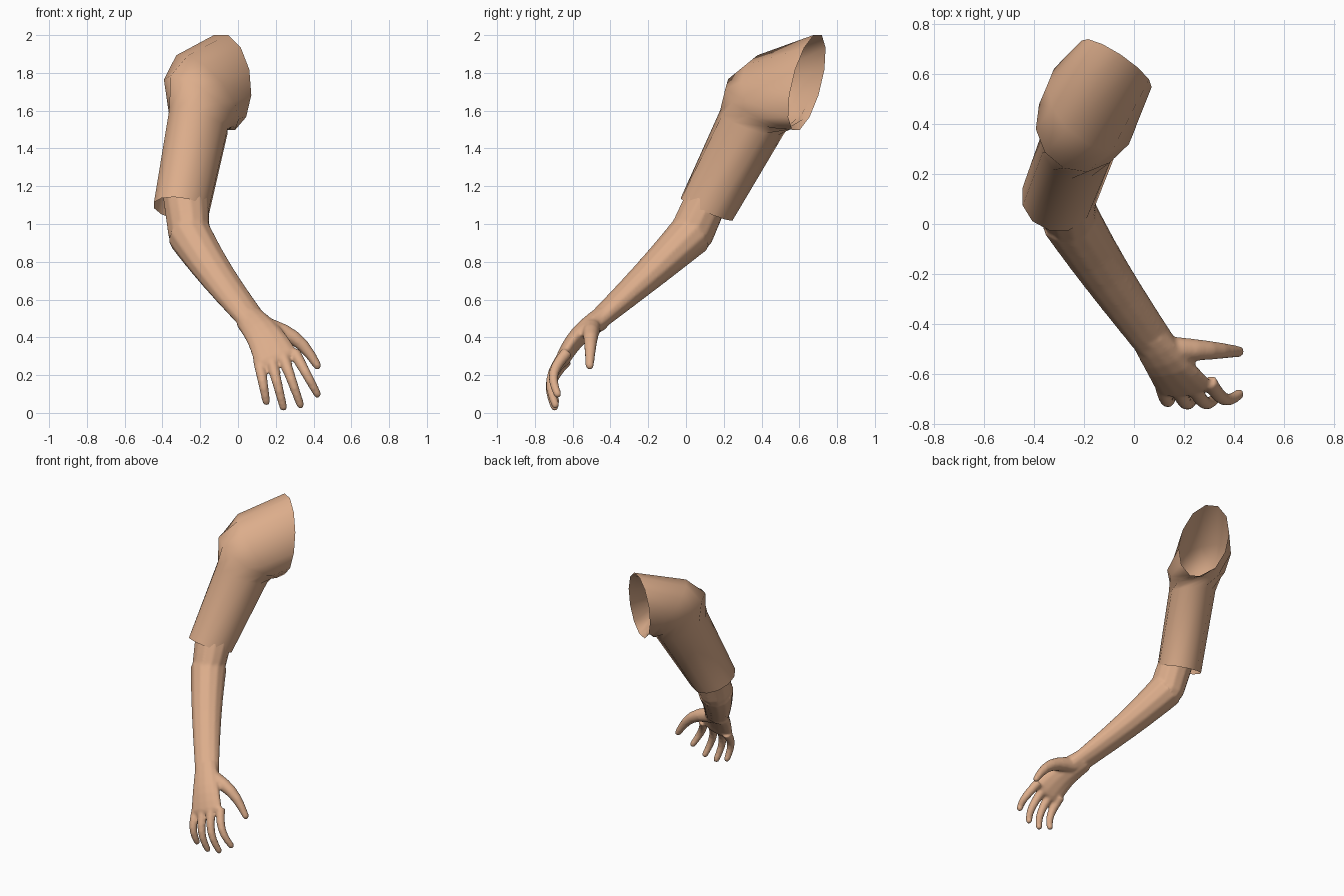
import bpy, bmesh, math
from mathutils import Vector

default_cube = bpy.data.objects.get("Cube")
if default_cube:
    bpy.data.objects.remove(default_cube, do_unlink=True)

skin = bpy.data.materials.new("warm skin")
skin.use_nodes = True
skin.diffuse_color = (.72, .42, .26, 1)
shader = skin.node_tree.nodes["Principled BSDF"]
shader.inputs["Base Color"].default_value = skin.diffuse_color


def loft(bm, rings, sides):
    """Skin a list of ellipses, each a centre and two half axes."""
    angles = [math.tau * (step + .5) / sides for step in range(sides)]
    loops = []
    for centre, across, along in rings:
        loops.append([
            bm.verts.new(Vector(centre) + Vector(across) * math.cos(angle) + Vector(along) * math.sin(angle))
            for angle in angles
        ])
    for near, far in zip(loops, loops[1:]):
        for this in range(sides):
            after = (this + 1) % sides
            bm.faces.new((near[this], near[after], far[after], far[this]))
    return loops


def limb(bm, start, end, bow, width, depth, side, steps=6):
    """Closed, bowed and tapering tube with a rounded far end."""
    start, end, bow, side = map(Vector, (start, end, bow, side))

    def centre(t):
        return start.lerp(end, t) + bow * math.sin(math.pi * t)

    rings = []
    for step in range(steps + 1):
        t = step / steps
        slope = bow * math.pi * math.cos(math.pi * t)
        tangent = (end - start + slope).normalized()
        across = (side - tangent * side.dot(tangent)).normalized()
        half_width = width[0] + (width[1] - width[0]) * t
        half_depth = depth[0] + (depth[1] - depth[0]) * t
        rings.append((centre(t), across * half_width, tangent.cross(across) * half_depth))

    # Rounded end follows a quarter circle
    tip, across, along = rings[-1]
    radius = min(width[1], depth[1])
    for angle in (math.radians(35), math.radians(65)):
        shrink = math.cos(angle)
        rings.append((tip + tangent * radius * math.sin(angle), across * shrink, along * shrink))
    loops = loft(bm, rings, sides=12)
    bm.faces.new(loops[0])
    bm.faces.new(loops[-1])


def finish(bm, name):
    bmesh.ops.recalc_face_normals(bm, faces=bm.faces)
    mesh = bpy.data.meshes.new(name)
    bm.to_mesh(mesh)
    bm.free()
    mesh.materials.append(skin)
    mesh.shade_smooth()
    obj = bpy.data.objects.new(name, mesh)
    bpy.context.collection.objects.link(obj)
    return obj


# Sleeve: open shell through shoulder seam, shoulder, upper arm and cuff
bm = bmesh.new()
seam = ((-.07, .64, 1.75), (.14, -.08, 0), (-.02, .06, .26))
shoulder = ((-.17, .47, 1.7), (.12, -.17, 0), (-.13, -.05, .2))
bulge = ((-.21, .4, 1.64), (.07, -.18, .04), (-.17, -.07, .14))
upper_arm = ((-.21, .35, 1.54), (0, -.17, .05), (-.16, -.02, .05))
cuff = ((-.3, .11, 1.08), (0, -.14, .06), (-.15, 0, .02))
loft(bm, (seam, shoulder, bulge, upper_arm, cuff), sides=12)
finish(bm, "sleeve")

# Elbow, forearm and palm
bm = bmesh.new()
elbow = (-.26, .03, .95)
wrist = (.1, -.5, .46)
arm_side = (.8, .5, .2)
hand_side = (.9, .1, .3)
limb(bm, (-.28, .14, 1.2), elbow, (0, 0, 0), (.13, .11), (.11, .12), arm_side)
limb(bm, elbow, wrist, (-.03, .03, .02), (.12, .08), (.12, .05), arm_side)
limb(bm, (.06, -.45, .5), (.2, -.65, .29), (.01, -.02, .01), (.08, .12), (.06, .04), hand_side)

# Four fingers spread evenly from the little finger to the index finger
little_knuckle, index_knuckle = Vector((.11, -.63, .28)), Vector((.3, -.63, .32))
little_tip, index_tip = Vector((.15, -.69, .06)), Vector((.42, -.68, .1))
for finger in range(4):
    spread = finger / 3
    arch = math.sin(math.pi * spread)
    knuckle = little_knuckle.lerp(index_knuckle, spread) - Vector((0, .02, 0)) * arch
    tip = little_tip.lerp(index_tip, spread) - Vector((0, .01, .05)) * arch
    limb(bm, knuckle, tip, (0, -.045, 0), (.032, .021), (.032, .021), hand_side)

# Thumb with its fleshy base
limb(bm, (.12, -.5, .46), (.42, -.51, .25), (.03, 0, .04), (.055, .022), (.055, .022), (.6, 0, .8))
arm = finish(bm, "bare_arm_and_hand")

# Blend the limbs into one smooth skin
blend = arm.modifiers.new("blend", "REMESH")
blend.mode = "VOXEL"
blend.voxel_size = .009
blend.use_smooth_shade = True
soften = arm.modifiers.new("soften", "SMOOTH")
soften.iterations = 5
